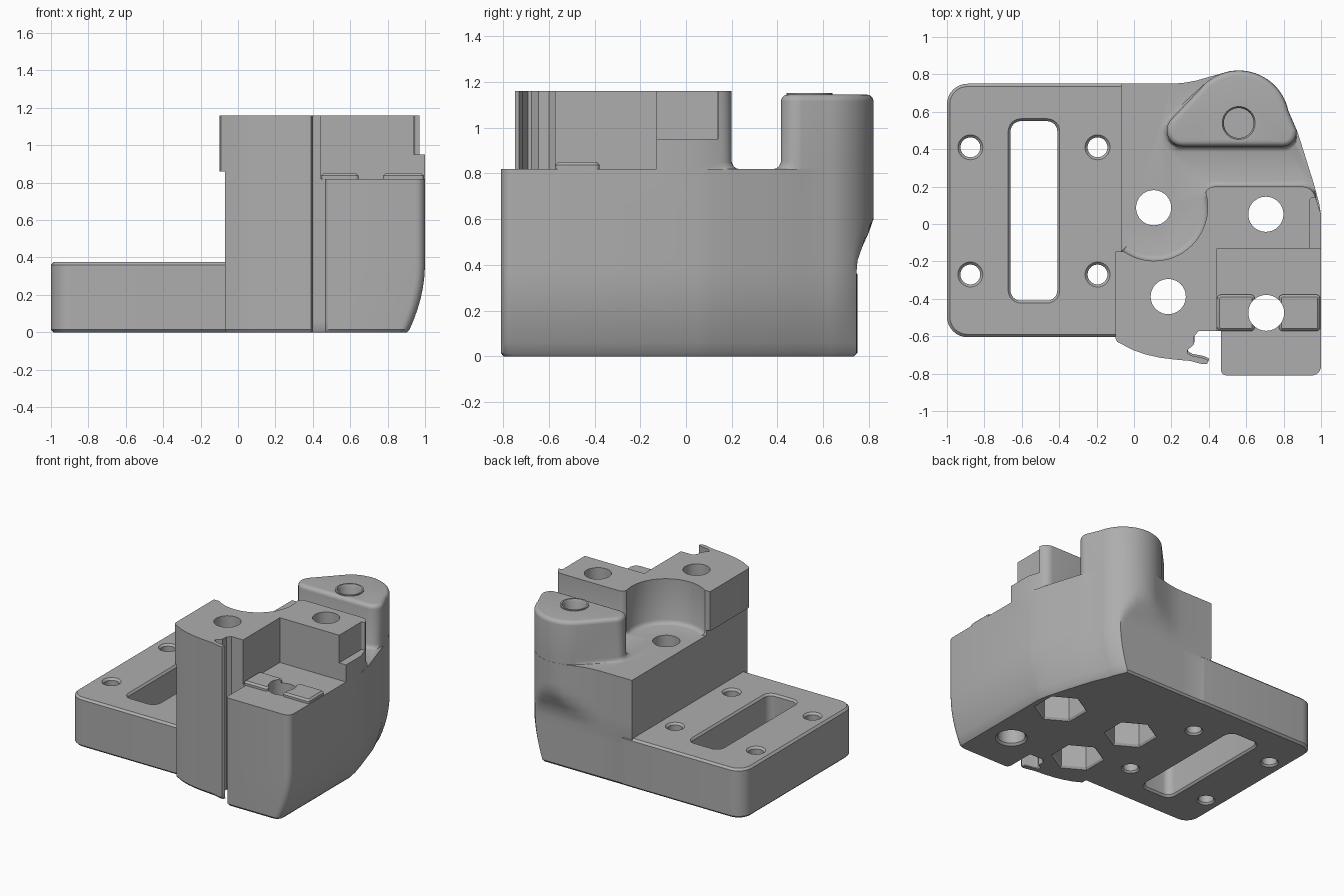
import bpy, bmesh, math

if "Cube" in bpy.data.objects:
    bpy.data.objects.remove(bpy.data.objects["Cube"])

grey = bpy.data.materials.new("matte grey")
grey.diffuse_color = (0.42, 0.42, 0.42, 1)
grey.use_nodes = True
grey.node_tree.nodes["Principled BSDF"].inputs["Base Color"].default_value = grey.diffuse_color


def loft(name, rings):
    """Skin a stack of equal-length rings of 3D points and cap both ends."""
    bm = bmesh.new()
    rows = [[bm.verts.new(p) for p in ring] for ring in rings]
    n = len(rows[0])
    for a, b in zip(rows, rows[1:]):
        for i in range(n):
            j = (i + 1) % n
            bm.faces.new((a[i], a[j], b[j], b[i]))
    bm.faces.new(rows[0][::-1])
    bm.faces.new(rows[-1])
    bmesh.ops.recalc_face_normals(bm, faces=bm.faces)
    me = bpy.data.meshes.new(name)
    bm.to_mesh(me)
    bm.free()
    ob = bpy.data.objects.new(name, me)
    bpy.context.collection.objects.link(ob)
    me.materials.append(grey)
    return ob


def arc(cx, cy, r, a0, a1, n):
    return [(cx + r * math.cos(math.radians(a0 + (a1 - a0) * i / n)),
             cy + r * math.sin(math.radians(a0 + (a1 - a0) * i / n))) for i in range(n + 1)]


def rounded(x0, x1, y0, y1, r, n=8):
    return (arc(x1 - r, y1 - r, r, 0, 90, n) + arc(x0 + r, y1 - r, r, 90, 180, n)
            + arc(x0 + r, y0 + r, r, 180, 270, n) + arc(x1 - r, y0 + r, r, 270, 360, n))


def box_rings(x0, x1, y0, y1, r, levels):
    """Rounded rectangle stacked over (z, outward offset) levels."""
    return [[(x, y, z) for x, y in rounded(x0 - o, x1 + o, y0 - o, y1 + o, r + o)]
            for z, o in levels]


def round_rings(cx, cy, levels, n=40, turn=0):
    """Regular polygon stacked over (z, radius) levels."""
    return [[(x, y, z) for x, y in arc(cx, cy, r, turn, turn + 360, n)[:-1]] for z, r in levels]


def combine(ob, others, operation):
    for o in others:
        m = ob.modifiers.new(o.name, 'BOOLEAN')
        m.operation, m.object, m.solver = operation, o, 'EXACT'
    bpy.context.view_layer.update()
    ev = ob.evaluated_get(bpy.context.evaluated_depsgraph_get())
    me = bpy.data.meshes.new_from_object(ev)
    ob.modifiers.clear()
    ob.data = me
    for o in others:
        bpy.data.objects.remove(o)


def smooth(t):
    t = max(0, min(1, t))
    return t * t * (3 - 2 * t)


# Mounting plate with chamfered rims
plate = loft("mounting_plate", box_rings(-1, 0.1, -0.605, 0.75, 0.11, [
    (0, -0.015), (0.015, 0), (0.36, 0), (0.375, -0.015)]))

# Curved front wall ending in a thin lip beside the open slot
front_wall = [(-0.07, -0.64), (-0.01, -0.672), (0.06, -0.697), (0.14, -0.715), (0.22, -0.725),
              (0.3, -0.732), (0.36, -0.748), (0.39, -0.748), (0.4, -0.73), (0.37, -0.716),
              (0.31, -0.705), (0.285, -0.69), (0.285, -0.675), (0.32, -0.645), (0.322, -0.6),
              (0.345, -0.572)]

# Main body: tapered right side low down, back bulge above
outline = ([(-0.07, 0.75), (-0.07, 0)] + front_wall + [(0.465, -0.572)]
           + arc(0.495, -0.78, 0.03, 180, 270, 4) + arc(0.95, -0.76, 0.05, 270, 360, 6)
           + [(1, -0.4), (1, 0.05), (0.99, 0.11), (0.96, 0.22), (0.91, 0.38), (0.875, 0.49)]
           + arc(0.56, 0.55, 0.271, 12, 110, 20)
           + [(0.4, 0.786), (0.33, 0.766), (0.26, 0.754), (0.2, 0.75)])


def body_ring(z, inset=0):
    taper = 0.09 * max(0, 1 - z / 0.37) ** 2
    limit = 0.745 + 0.08 * smooth((z - 0.38) / 0.26)
    ring = []
    for x, y in outline:
        x -= taper * smooth((x - 0.6) / 0.22)
        ring.append((0.46 + (x - 0.46) * (1 - inset), min(y, limit) * (1 - inset), z))
    return ring


body = loft("body", [body_ring(0, 0.015), body_ring(0.015)]
            + [body_ring(0.06 * i) for i in range(1, 12)] + [body_ring(0.82)])


# Upper block with a scooped hollow and filleted foot
def block_ring(z, o):
    pts = ([(-0.07, -0.147)] + front_wall + [(0.443, -0.572), (0.443, -0.13), (1, -0.13), (1, 0.05),
           (0.975, 0.13)] + arc(0.9, 0.13 + o, 0.07, 20, 90, 5)
           + arc(0.43, 0.15 + o, 0.05, 90, 160, 4)
           + arc(0.107, 0.09, 0.287 - o, 370, 235, 24))
    return [(x, y, z) for x, y in pts]


foot = [(0.82, 0.03), (0.823, 0.019), (0.831, 0.008), (0.85, 0)]
block = loft("upper_block", [block_ring(z, o) for z, o in foot] + [block_ring(1.16, 0)])
ledge = loft("side_overhang", [[(x, y, z) for x, y in [
    (-0.1, -0.147), (-0.1, -0.61), (-0.09, -0.63), (-0.06, -0.645), (0, -0.6), (0, -0.3),
    (-0.056, -0.147)]] for z in (0.86, 1.16)])
step = loft("step_cutter", box_rings(0.942, 1.2, -0.3, 0.14, 0.01, [(0.95, 0), (1.3, 0)]))
combine(block, [ledge], 'UNION')
combine(block, [step], 'DIFFERENCE')


# Tower: rounded triangle with a rounded top rim and a filleted foot
def tower_ring(z, shrink, flare):
    pts = (arc(0.56, 0.55, 0.27 - shrink, 12, 130, 24) + arc(0.26, 0.5, 0.085 - shrink, 135, 270, 12)
           + arc(0.795, 0.49, 0.075 - shrink, 270, 372, 10))
    return [(x - flare * (x < 0.3), y - flare * (y < 0.47), z) for x, y in pts]


tower = loft("tower", [tower_ring(z, 0, o) for z, o in foot]
             + [tower_ring(1.145 - 0.03 * (1 - math.sin(a)), 0.03 * (1 - math.cos(a)), 0)
                for a in [math.pi / 2 * i / 5 for i in range(6)]])
rim = loft("tower_rim", round_rings(0.56, 0.54, [(1.1, 0.1), (1.152, 0.1)]))

# Two raised clamp pads
pads = [loft("clamp_pad", box_rings(x0, x1, -0.572, -0.378, 0.02, [
    (0.8, 0), (0.837, 0), (0.85, -0.013)])) for x0, x1 in ((0.445, 0.645), (0.775, 0.995))]

combine(body, [plate, block, tower, rim] + pads, 'UNION')

# Through holes, nut pockets, screw holes, long slot and tower bore
cutters = []
for x, y in ((0.105, 0.087), (0.705, 0.052), (0.183, -0.388)):
    cutters.append(loft("bolt_hole", round_rings(x, y, [(-0.1, 0.094), (1.3, 0.094)])))
    cutters.append(loft("nut_pocket", round_rings(x, y, [
        (-0.02, 0.2), (0.015, 0.172), (0.3, 0.172)], 6, 30)))
cutters.append(loft("clamp_hole", round_rings(0.707, -0.475, [
    (-0.02, 0.13), (0.015, 0.096), (1.3, 0.096)])))
for x in (-0.875, -0.195):
    for y in (-0.27, 0.41):
        cutters.append(loft("screw_hole", round_rings(x, y, [
            (-0.02, 0.08), (0.013, 0.053), (0.36, 0.053), (0.395, 0.085)])))
cutters.append(loft("long_slot", box_rings(-0.66, -0.41, -0.41, 0.55, 0.055, [
    (-0.02, 0.03), (0.015, 0), (0.36, 0), (0.395, 0.03)])))
cutters.append(loft("tower_bore", round_rings(0.56, 0.54, [
    (0.65, 0.08), (1.135, 0.08), (1.16, 0.092)])))
combine(body, cutters, 'DIFFERENCE')

body.name = "bracket_body"
bpy.context.view_layer.objects.active = body
body.select_set(True)
bpy.ops.object.shade_smooth_by_angle(angle=math.radians(32))
